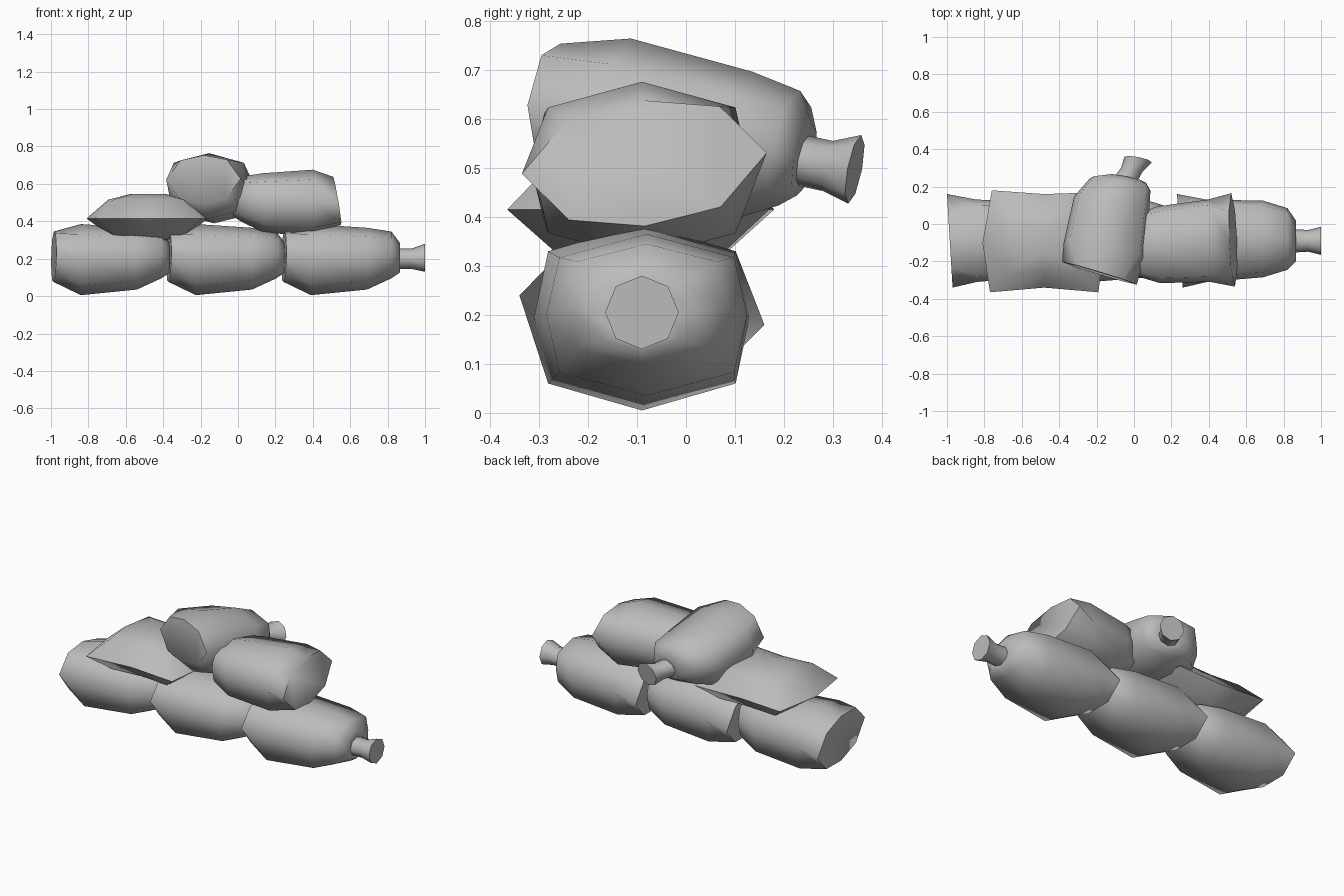
import bpy, bmesh, math
from mathutils import Matrix, Vector, Euler

cube = bpy.data.objects.get("Cube")
if cube:
    bpy.data.objects.remove(cube, do_unlink=True)

cloth = bpy.data.materials.new("grey_sackcloth")
cloth.use_nodes = True
cloth.diffuse_color = (0.5, 0.5, 0.5, 1)
cloth.node_tree.nodes["Principled BSDF"].inputs["Base Color"].default_value = (0.5, 0.5, 0.5, 1)


def loft(name, rings, matrix=Matrix()):
    """Skin a list of equal rings, cap both ends and shade with sharp rims."""
    bm = bmesh.new()
    rows = [[bm.verts.new(p) for p in ring] for ring in rings]
    n = len(rows[0])
    for a, b in zip(rows, rows[1:]):
        for i in range(n):
            j = (i + 1) % n
            bm.faces.new((a[i], a[j], b[j], b[i]))
    bm.faces.new(rows[0])
    bm.faces.new(rows[-1])
    bm.transform(matrix)
    bmesh.ops.recalc_face_normals(bm, faces=bm.faces)
    mesh = bpy.data.meshes.new(name)
    bm.to_mesh(mesh)
    bm.free()
    mesh.materials.append(cloth)
    obj = bpy.data.objects.new(name, mesh)
    bpy.context.collection.objects.link(obj)
    bpy.ops.object.select_all(action="DESELECT")
    obj.select_set(True)
    bpy.context.view_layer.objects.active = obj
    bpy.ops.object.shade_smooth_by_angle(angle=math.radians(68))


# Corner fullness (sideways, upward) of the base rim, the body and the neck
RIM, BODY, NECK = (0.62, 0.8), (0.87, 0.71), (0.71, 0.71)

# Sack sections from flat base to tied neck:
# along, side shift, lift, half width, half height, fullness
SECTIONS = [
    (0.00, 0.00, 0.01, 0.25, 0.135, RIM),
    (0.145, 0.00, -0.005, 0.22, 0.19, BODY),
    (0.445, 0.01, 0.00, 0.205, 0.165, BODY),
    (0.575, 0.01, 0.02, 0.165, 0.125, BODY),
    (0.62, 0.00, 0.005, 0.11, 0.08, NECK),
    (0.62, 0.00, 0.00, 0.062, 0.055, NECK),
    (0.685, 0.00, 0.00, 0.058, 0.055, NECK),
    (0.755, 0.00, 0.005, 0.075, 0.075, NECK),
]


def sack(name, base, pitch=0, yaw=0, scale=(1, 1, 1),
         rim_width=1, rim_skew=0, rim_lean=0, rim_twist=0, neck_bend=0):
    rings = []
    for x, dy, dz, ry, rz, fullness in SECTIONS:
        cy, cz = fullness
        skew = lean = twist = 0
        if fullness is RIM:
            ry *= rim_width
            skew, lean, twist = rim_skew, rim_lean, rim_twist
        dy += neck_bend * max(0, x - 0.5)
        outline = [(1, 0), (cy, cz), (0, 1), (-cy, cz),
                   (-1, 0), (-cy, -cz), (0, -1), (cy, -cz)]
        rings.append([(x + skew * ry * u + lean * rz * v,
                       dy + ry * u, dz + rz * v + twist * ry * u) for u, v in outline])
    matrix = (Matrix.Translation(base)
              @ Euler((0, pitch, yaw)).to_matrix().to_4x4()
              @ Matrix.Diagonal((*scale, 1)))
    loft(name, rings, matrix)


# Bottom row of three sacks, each neck tucked into the next base
for label, x in (("right", -0.985), ("middle", -0.37), ("left", 0.245)):
    sack("bottom_sack_" + label, (x, -0.09, 0.2), rim_skew=-0.06, rim_twist=-0.12)

# Upper sacks
sack("upper_sack_left", (0.53, -0.085, 0.5), yaw=math.pi + 0.04,
     scale=(0.9, 1, 0.95), rim_lean=0.17, rim_twist=-0.09)
sack("top_sack_crosswise", (-0.185, -0.265, 0.615), pitch=0.19, yaw=1.37,
     scale=(0.86, 1, 0.95), rim_width=0.83, rim_skew=0.11, rim_lean=-0.15,
     neck_bend=-0.32)

# Flattened sack with a pinched seam around its middle
centre = Vector((-0.48, -0.09, 0))
seam = [(-0.77, -0.365), (-0.48, -0.34), (-0.19, -0.365), (-0.16, -0.1),
        (-0.18, 0.17), (-0.48, 0.16), (-0.76, 0.18), (-0.81, -0.1)]


def seam_ring(size, z):
    return [centre + (Vector((x, y, 0)) - centre) * size + Vector((0, 0, z)) for x, y in seam]


loft("flattened_sack", [seam_ring(s, z) for s, z in
     ((0.3, 0.3), (0.65, 0.33), (1, 0.415), (0.65, 0.515), (0.3, 0.545))])
